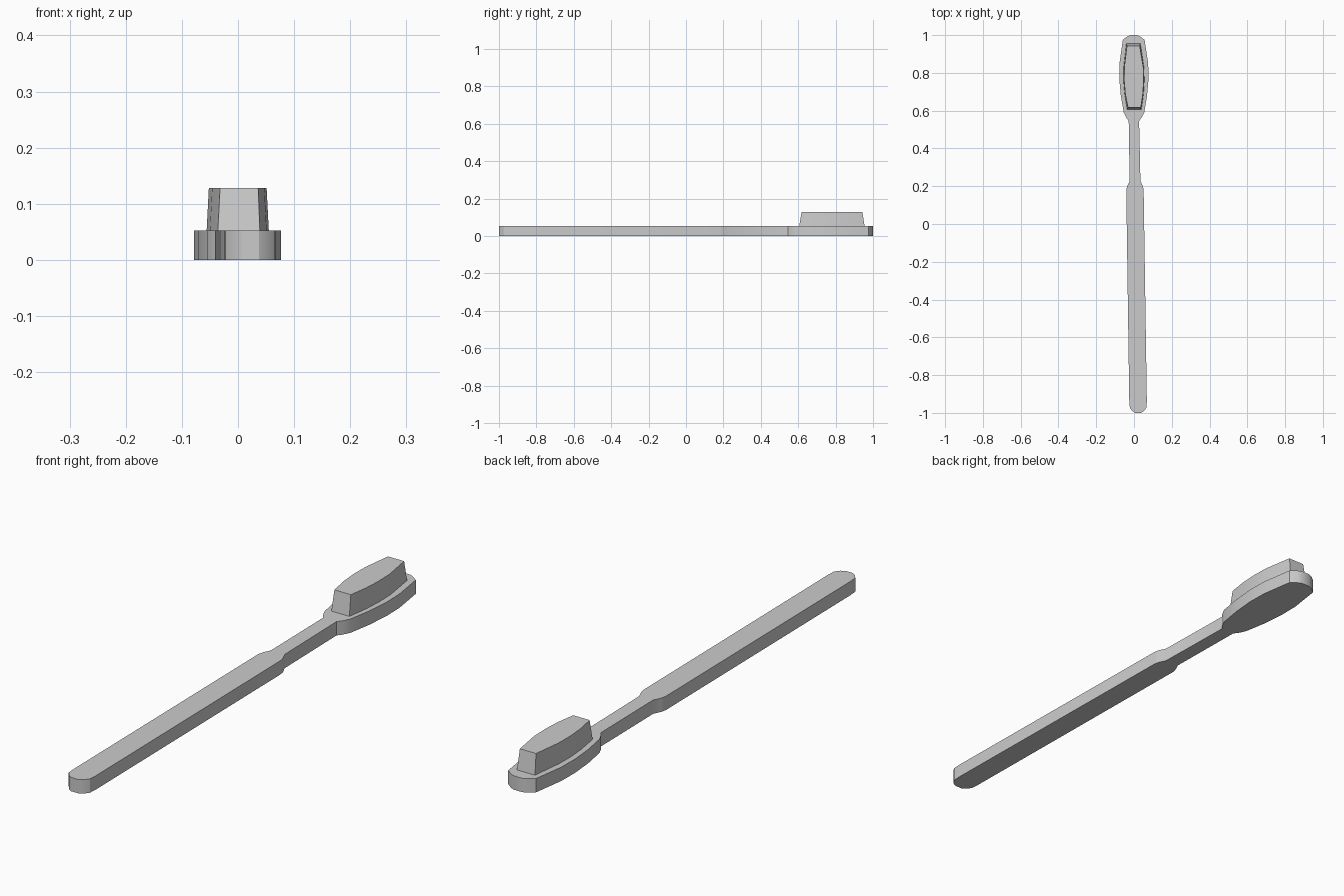
import bpy
import bmesh
import math

cube = bpy.data.objects.get("Cube")
if cube:
    bpy.data.objects.remove(cube, do_unlink=True)

grey = bpy.data.materials.new("plain grey")
grey.use_nodes = True
colour = (0.6, 0.6, 0.6, 1)
grey.diffuse_color = colour
grey.node_tree.nodes["Principled BSDF"].inputs["Base Color"].default_value = colour


def loft(name, bottom, top, z0, z1):
    """Solid between two matching outlines, with smooth rounded sides."""
    bm = bmesh.new()
    low = [bm.verts.new((x, y, z0)) for x, y in bottom]
    high = [bm.verts.new((x, y, z1)) for x, y in top]
    bm.faces.new(low)
    bm.faces.new(high)
    for i in range(len(low)):
        j = (i + 1) % len(low)
        bm.faces.new((low[i], low[j], high[j], high[i]))
    bmesh.ops.recalc_face_normals(bm, faces=bm.faces)
    mesh = bpy.data.meshes.new(name)
    bm.to_mesh(mesh)
    bm.free()
    mesh.materials.append(grey)
    obj = bpy.data.objects.new(name, mesh)
    bpy.context.collection.objects.link(obj)
    bpy.ops.object.select_all(action="DESELECT")
    obj.select_set(True)
    bpy.context.view_layer.objects.active = obj
    bpy.ops.object.shade_smooth_by_angle(angle=math.radians(30))
    return obj


def outline(rows):
    """Closed outline from rows of (y, left edge, right edge)."""
    return [(r, y) for y, l, r in rows] + [(l, y) for y, l, r in reversed(rows)]


# Handle, neck and head in one flat plate
plate = outline([
    (-1.0, 0.007, 0.037), (-0.99, -0.01, 0.053), (-0.973, -0.022, 0.066),
    (-0.94, -0.025, 0.068),
    (0.18, -0.041, 0.051), (0.2, -0.036, 0.047), (0.228, -0.023, 0.034),
    (0.545, -0.028, 0.027), (0.565, -0.042, 0.041), (0.59, -0.054, 0.054),
    (0.68, -0.07, 0.069), (0.77, -0.078, 0.077), (0.85, -0.077, 0.075),
    (0.975, -0.059, 0.056), (0.993, -0.036, 0.032), (1.0, -0.02, 0.015)])
loft("handle_and_head", plate, plate, 0, 0.052)

# Tapered bristle block
base = outline([
    (0.605, -0.036, 0.039), (0.69, -0.05, 0.051), (0.76, -0.056, 0.055),
    (0.83, -0.055, 0.053), (0.955, -0.041, 0.034)])
tip = outline([
    (0.618, -0.032, 0.036), (0.69, -0.046, 0.047), (0.76, -0.052, 0.051),
    (0.83, -0.051, 0.049), (0.943, -0.037, 0.03)])
loft("bristles", base, tip, 0.05, 0.128)
